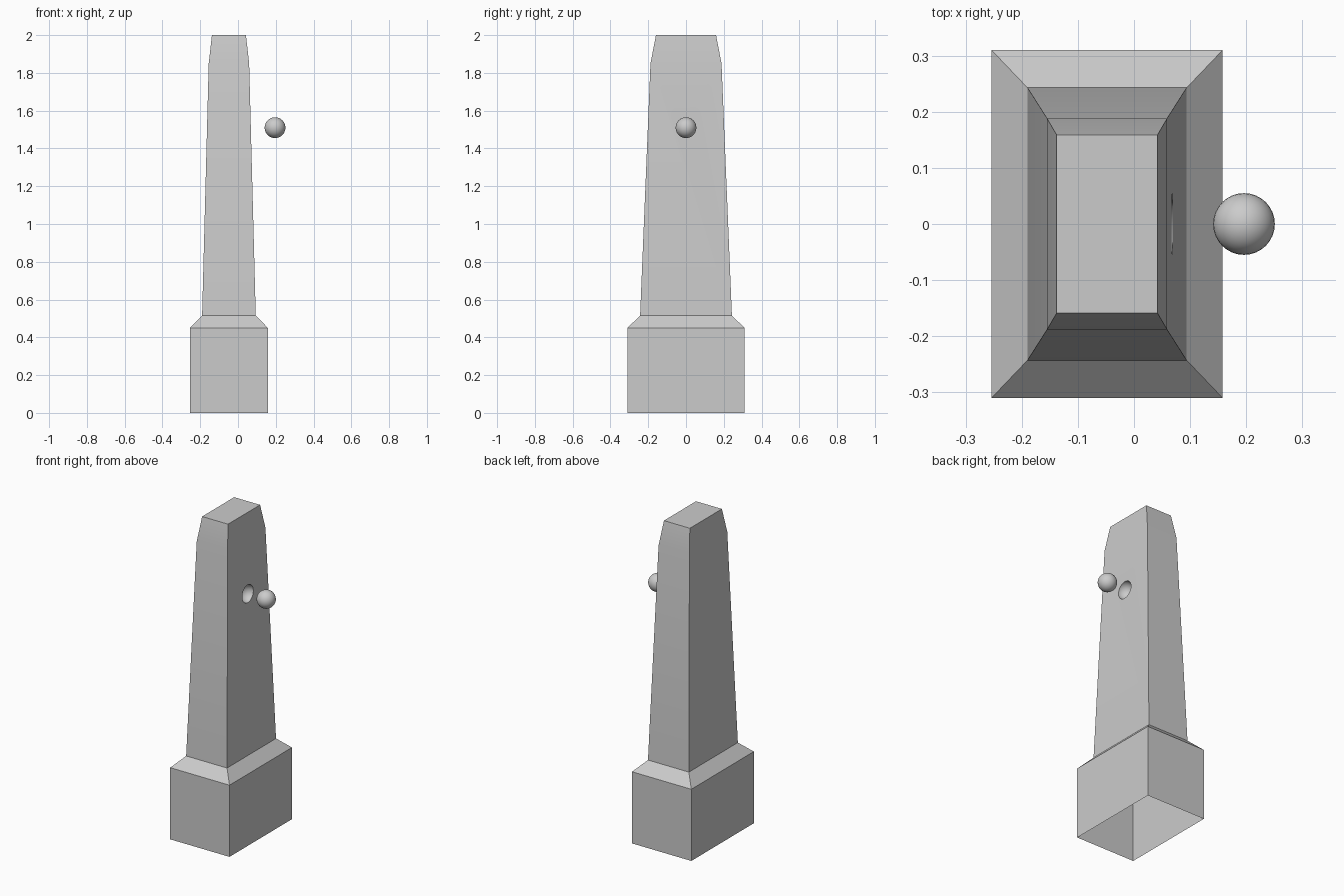
import bpy
import bmesh
import math

cube = bpy.data.objects.get("Cube")
if cube:
    bpy.data.objects.remove(cube, do_unlink=True)

CENTER_X = -0.048
BALL_RADIUS = 0.055
BALL_Z = 1.51

stone = bpy.data.materials.new("stone_grey")
stone.use_nodes = True
grey = (0.6, 0.6, 0.6, 1.0)
stone.diffuse_color = grey
stone.node_tree.nodes["Principled BSDF"].inputs["Base Color"].default_value = grey


def add_object(name, bm):
    mesh = bpy.data.meshes.new(name)
    bm.to_mesh(mesh)
    bm.free()
    mesh.materials.append(stone)
    obj = bpy.data.objects.new(name, mesh)
    bpy.context.collection.objects.link(obj)
    return obj


def add_ball(name, x):
    bm = bmesh.new()
    bmesh.ops.create_uvsphere(bm, u_segments=32, v_segments=16, radius=BALL_RADIUS)
    bmesh.ops.translate(bm, verts=bm.verts, vec=(x, 0, BALL_Z))
    return add_object(name, bm)


def activate(obj):
    bpy.ops.object.select_all(action="DESELECT")
    obj.select_set(True)
    bpy.context.view_layer.objects.active = obj


# Obelisk: stacked rectangles given as (half width, half depth, height)
sections = [
    (0.206, 0.31, 0.0),
    (0.206, 0.31, 0.45),
    (0.142, 0.243, 0.515),
    (0.107, 0.188, 1.85),
    (0.090, 0.159, 2.0),
]
bm = bmesh.new()
rings = []
for w, d, z in sections:
    corners = [(-1, -1), (1, -1), (1, 1), (-1, 1)]
    rings.append([bm.verts.new((CENTER_X + sx * w, sy * d, z)) for sx, sy in corners])
for low, high in zip(rings, rings[1:]):
    for i in range(4):
        j = (i + 1) % 4
        bm.faces.new((low[i], low[j], high[j], high[i]))
bm.faces.new(rings[-1])
bm.faces.new(rings[0][::-1])
obelisk = add_object("obelisk", bm)

# Round socket sunk into the left face
cutter = add_ball("socket_cutter", 0.069)
cutter.hide_render = True
activate(obelisk)
cut = obelisk.modifiers.new("socket", "BOOLEAN")
cut.operation = "DIFFERENCE"
cut.solver = "EXACT"
cut.object = cutter
bpy.ops.object.modifier_apply(modifier=cut.name)
bpy.data.objects.remove(cutter, do_unlink=True)

# Open underside
bm = bmesh.new()
bm.from_mesh(obelisk.data)
bottom = [f for f in bm.faces if all(v.co.z < 0.001 for v in f.verts)]
bmesh.ops.delete(bm, geom=bottom, context="FACES_ONLY")
bm.to_mesh(obelisk.data)
bm.free()

# Ball floating beside the socket
ball = add_ball("ball", 0.196)

for obj in (obelisk, ball):
    activate(obj)
    bpy.ops.object.shade_smooth_by_angle(angle=math.radians(30))
